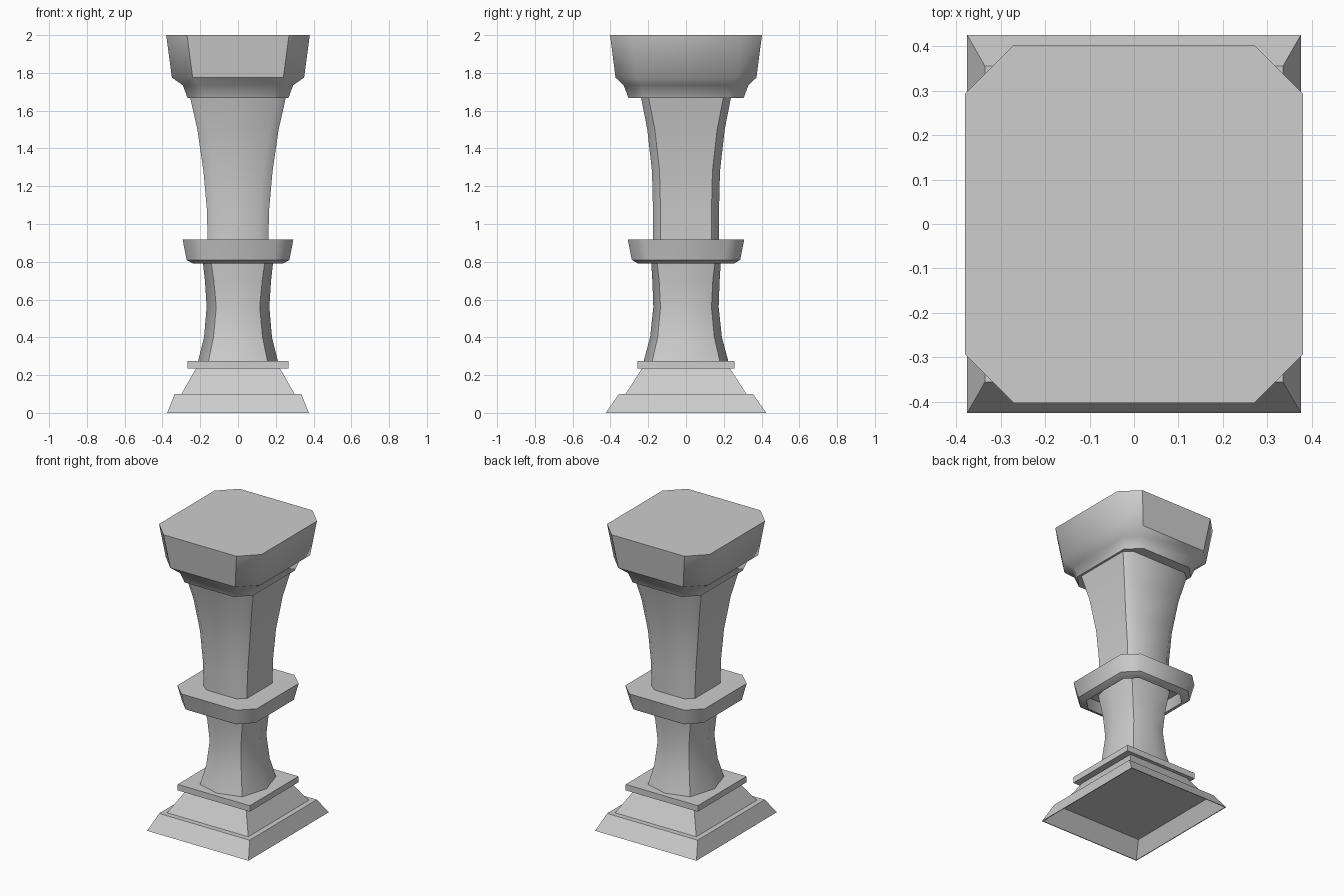
import bpy
import bmesh
from math import radians

default_cube = bpy.data.objects.get("Cube")
if default_cube:
    bpy.data.objects.remove(default_cube, do_unlink=True)

stone = bpy.data.materials.new("grey_stone")
stone.use_nodes = True
GREY = (0.61, 0.61, 0.61, 1)
stone.diffuse_color = GREY
stone.node_tree.nodes["Principled BSDF"].inputs["Base Color"].default_value = GREY


def cut_rectangle(hx, hy, cx=0, cy=0):
    """Rectangle of the given half sizes, with corners cut by cx and cy."""
    if not cx:
        return [(hx, -hy), (hx, hy), (-hx, hy), (-hx, -hy)]
    quarter = [(hx, hy - cy), (hx - cx, hy)]
    right = [(x, -y) for x, y in reversed(quarter)] + quarter
    return right + [(-x, -y) for x, y in right]


def bulged_rectangle(hx, hy, kx, ky):
    """Rectangle with corners at kx, ky whose four sides bulge out to hx and hy."""
    half = [(kx, -ky), (hx, 0), (kx, ky), (0, hy)]
    return half + [(-x, -y) for x, y in half]


def loft(name, sections, outline=cut_rectangle, soft="", blend=65):
    """Join sections (z, outline sizes); sides named in soft blend below the blend angle."""
    bm = bmesh.new()
    rings = [[bm.verts.new((x, y, z)) for x, y in outline(*size)]
             for z, *size in sections]
    for low, high in zip(rings, rings[1:]):
        n = len(low)
        for i in range(n):
            j = (i + 1) % n
            bm.faces.new((low[i], low[j], high[j], high[i]))
    bm.faces.new(rings[0][::-1])
    bm.faces.new(rings[-1])
    bmesh.ops.recalc_face_normals(bm, faces=bm.faces)

    hard = [axis for axis in "xy" if axis not in soft]
    for face in bm.faces:
        face.smooth = True
    for edge in bm.edges:
        on_hard_side = any(abs(getattr(f.normal, a)) > 0.96
                           for f in edge.link_faces for a in hard)
        limit = 33 if on_hard_side or not soft else blend
        edge.smooth = edge.calc_face_angle(0) < radians(limit)

    mesh = bpy.data.meshes.new(name)
    bm.to_mesh(mesh)
    bm.free()
    mesh.materials.append(stone)
    obj = bpy.data.objects.new(name, mesh)
    bpy.context.collection.objects.link(obj)


# Stepped rectangular base with a hollow plinth
loft("base", [
    (0.095, 0.325, 0.345),
    (0.0, 0.37, 0.42),
    (0.0, 0.375, 0.425),
    (0.10, 0.335, 0.355),
    (0.10, 0.30, 0.32),
    (0.24, 0.22, 0.23),
])
loft("base_slab", [(0.235, 0.267, 0.257), (0.275, 0.267, 0.257)])

# Waisted lower shaft
loft("lower_shaft", [
    (0.27, 0.212, 0.225, 0.157, 0.18),
    (0.40, 0.18, 0.19, 0.13, 0.15),
    (0.56, 0.166, 0.173, 0.115, 0.135),
    (0.70, 0.175, 0.178, 0.128, 0.142),
    (0.85, 0.192, 0.188, 0.15, 0.16),
], outline=bulged_rectangle, soft="xy", blend=45)

# Collar, hollow on its underside
loft("collar", [
    (0.87, 0.23, 0.245, 0.07, 0.07),
    (0.79, 0.23, 0.245, 0.07, 0.07),
    (0.79, 0.238, 0.253, 0.075, 0.075),
    (0.81, 0.272, 0.287, 0.085, 0.085),
    (0.917, 0.293, 0.308, 0.09, 0.085),
], soft="xy", blend=47)

# Flared upper shaft
loft("upper_shaft", [
    (0.90, 0.16, 0.175, 0.05, 0.04),
    (1.08, 0.165, 0.175, 0.05, 0.04),
    (1.28, 0.183, 0.18, 0.05, 0.04),
    (1.50, 0.215, 0.205, 0.05, 0.04),
    (1.69, 0.258, 0.242, 0.05, 0.04),
], soft="y")

# Heavy capital with cut corners
loft("capital", [
    (1.667, 0.267, 0.305, 0.085, 0.085),
    (1.735, 0.292, 0.33, 0.095, 0.095),
    (1.775, 0.35, 0.373, 0.11, 0.11),
    (2.0, 0.38, 0.402, 0.11, 0.11),
], soft="x")
